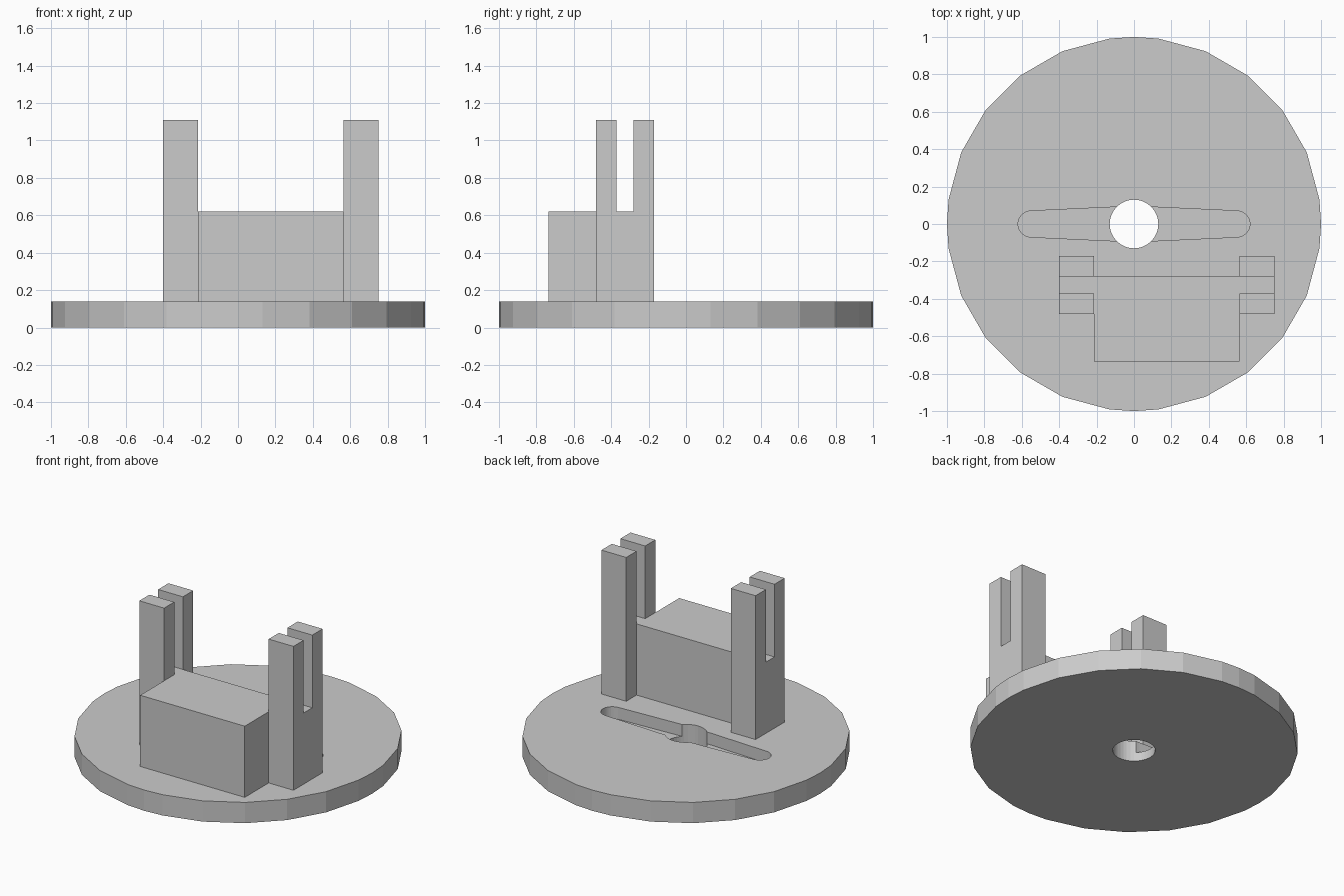
import bpy
import bmesh
from math import cos, sin, radians
from mathutils import Vector

cube = bpy.data.objects.get("Cube")
if cube:
    bpy.data.objects.remove(cube, do_unlink=True)

grey = bpy.data.materials.new("plain grey")
grey.use_nodes = True
grey.diffuse_color = (0.6, 0.6, 0.6, 1)
grey.node_tree.nodes["Principled BSDF"].inputs["Base Color"].default_value = (0.6, 0.6, 0.6, 1)

PLATE_TOP = 0.14
BODY_TOP = 0.62


def prism(name, outline, offset):
    """Extrude a closed outline of 3D points along an offset."""
    bm = bmesh.new()
    face = bm.faces.new([bm.verts.new(p) for p in outline])
    ext = bmesh.ops.extrude_face_region(bm, geom=[face])
    moved = [v for v in ext["geom"] if isinstance(v, bmesh.types.BMVert)]
    bmesh.ops.translate(bm, verts=moved, vec=Vector(offset))
    bmesh.ops.recalc_face_normals(bm, faces=bm.faces)
    mesh = bpy.data.meshes.new(name)
    bm.to_mesh(mesh)
    bm.free()
    mesh.materials.append(grey)
    obj = bpy.data.objects.new(name, mesh)
    bpy.context.collection.objects.link(obj)
    return obj


def arc(cx, radius, angles, z):
    return [(cx + radius * cos(radians(a)), radius * sin(radians(a)), z) for a in angles]


def cut(target, cutter):
    """Subtract the cutter, apply the result and discard the cutter."""
    cutter.hide_render = True
    mod = target.modifiers.new("cut", 'BOOLEAN')
    mod.operation = 'DIFFERENCE'
    mod.solver = 'EXACT'
    mod.object = cutter
    bpy.context.view_layer.objects.active = target
    bpy.ops.object.modifier_apply(modifier=mod.name)
    bpy.data.objects.remove(cutter, do_unlink=True)


# Round base plate, with extra corners on the four axes
rim = sorted([7.5 + 15 * i for i in range(24)] + [90 * i for i in range(4)])
plate = prism("base_plate", arc(0, 1, rim, 0), (0, 0, PLATE_TOP))

# Shallow tapered horn recess, widest at the centre
floor = 0.06
right_end = arc(0.55, 0.07, range(-84, 85, 12), floor)
left_end = arc(-0.55, 0.07, range(96, 265, 12), floor)
outline = (right_end + [(0.12, 0.09, floor), (-0.12, 0.09, floor)]
           + left_end + [(-0.12, -0.09, floor), (0.12, -0.09, floor)])
cut(plate, prism("recess_cutter", outline, (0, 0, 0.2)))

# Central through hole
cut(plate, prism("hole_cutter", arc(0, 0.13, range(0, 360, 10), -0.1), (0, 0, 0.4)))

# Solid body between the posts
left, right, front, back = -0.215, 0.565, -0.735, -0.28
prism("body_block", [(left, front, PLATE_TOP), (right, front, PLATE_TOP),
                     (right, back, PLATE_TOP), (left, back, PLATE_TOP)],
      (0, 0, BODY_TOP - PLATE_TOP))

# Forked posts: a U-shaped side profile extruded sideways
fork = [(-0.48, PLATE_TOP), (-0.17, PLATE_TOP), (-0.17, 1.11), (-0.28, 1.11),
        (-0.28, BODY_TOP), (-0.372, BODY_TOP), (-0.372, 1.11), (-0.48, 1.11)]
for name, x, width in (("right_forked_post", left, -0.185), ("left_forked_post", right, 0.185)):
    prism(name, [(x, y, z) for y, z in fork], (width, 0, 0))
